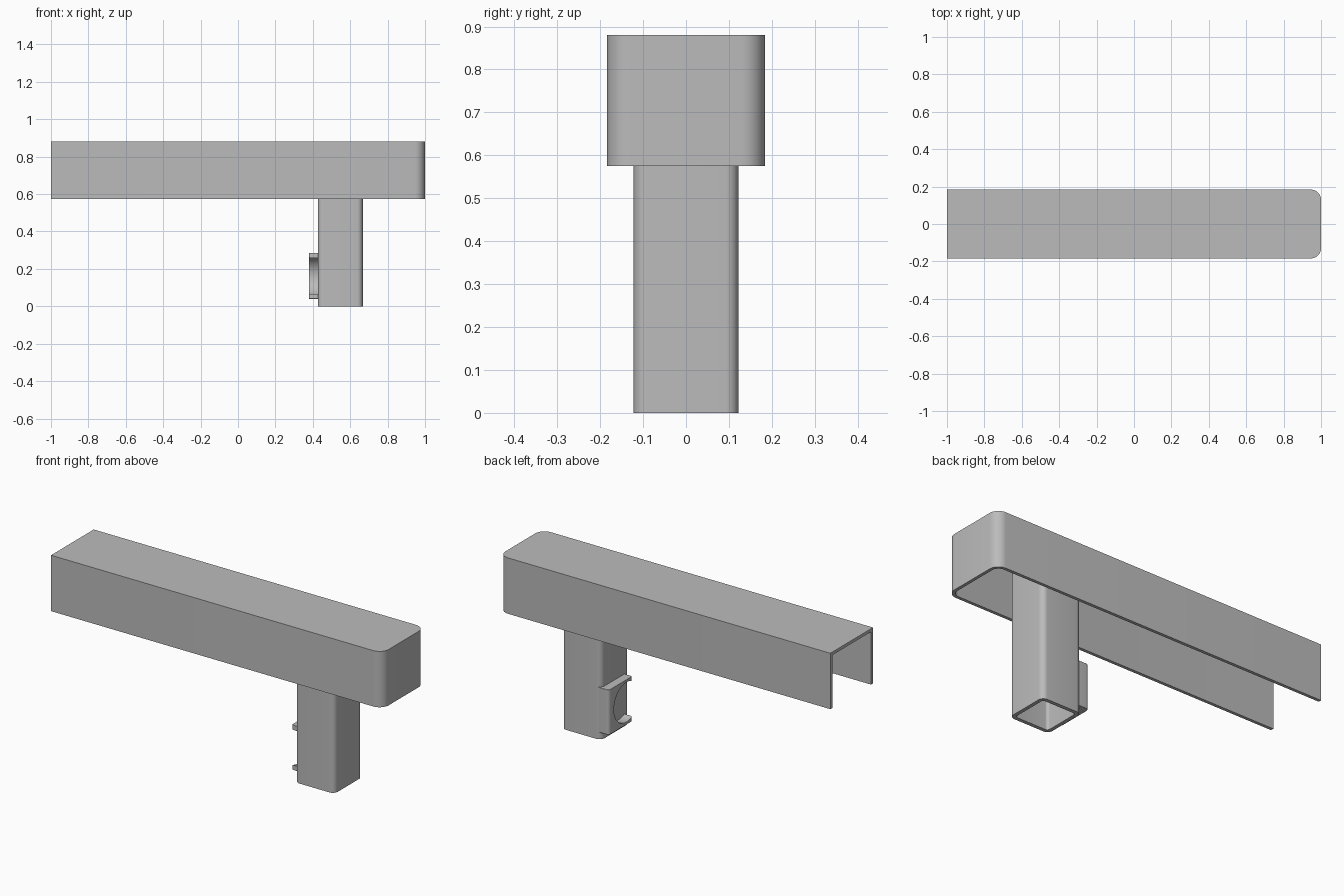
import bpy, bmesh, math

cube = bpy.data.objects.get("Cube")
if cube:
    bpy.data.objects.remove(cube, do_unlink=True)

grey = bpy.data.materials.new("plain grey")
grey.use_nodes = True
colour = (0.5, 0.5, 0.5, 1)
grey.diffuse_color = colour
grey.node_tree.nodes["Principled BSDF"].inputs["Base Color"].default_value = colour


def plan(x0, x1, y0, y1, radii, steps=8):
    """Rectangle outline with one radius per corner, anticlockwise from -x -y."""
    corners = [(x0, y0, 1, 1), (x1, y0, -1, 1), (x1, y1, -1, -1), (x0, y1, 1, -1)]
    points = []
    for i, ((x, y, sx, sy), r) in enumerate(zip(corners, radii)):
        if r == 0:
            points.append((x, y))
            continue
        for k in range(steps + 1):
            a = math.pi + (i + k / steps) * math.pi / 2
            points.append((x + sx * r + r * math.cos(a), y + sy * r + r * math.sin(a)))
    return points


def prism(name, outline, z0, z1):
    bm = bmesh.new()
    base = bm.faces.new([bm.verts.new((x, y, z0)) for x, y in outline])
    top = bmesh.ops.extrude_face_region(bm, geom=[base])["geom"]
    bmesh.ops.translate(bm, vec=(0, 0, z1 - z0),
                        verts=[g for g in top if isinstance(g, bmesh.types.BMVert)])
    bmesh.ops.recalc_face_normals(bm, faces=bm.faces)
    mesh = bpy.data.meshes.new(name)
    bm.to_mesh(mesh)
    bm.free()
    mesh.materials.append(grey)
    obj = bpy.data.objects.new(name, mesh)
    bpy.context.collection.objects.link(obj)
    return obj


def select(obj):
    bpy.ops.object.select_all(action='DESELECT')
    obj.select_set(True)
    bpy.context.view_layer.objects.active = obj


def cut(obj, cutter):
    cutter.hide_render = True
    mod = obj.modifiers.new("cut", 'BOOLEAN')
    mod.operation = 'DIFFERENCE'
    mod.solver = 'EXACT'
    mod.object = cutter
    select(obj)
    bpy.ops.object.modifier_apply(modifier=mod.name)
    bpy.data.objects.remove(cutter, do_unlink=True)


# Long cover, open underneath and at one end
wall = 0.017
cover = prism("cover", plan(-1, 1, -0.184, 0.184, (0, 0.055, 0.055, 0)), 0.575, 0.88)
cut(cover, prism("cover_cutter",
                 plan(-1.1, 1 - wall, -0.184 + wall, 0.184 - wall, (0, 0.038, 0.038, 0)),
                 0.5, 0.88 - wall))

# Hollow square post rising to the inside of the cover
post = prism("post", plan(0.427, 0.667, -0.122, 0.122, [0.03] * 4), 0, 0.87)
cut(post, prism("post_cutter", plan(0.447, 0.647, -0.102, 0.102, [0.015] * 4), -0.1, 0.862))

# Side bracket with a round recess opening to the front
bracket = prism("bracket", plan(0.38, 0.443, -0.08, 0.122, (0.008, 0, 0, 0.018)), 0.04, 0.285)
bpy.ops.mesh.primitive_cylinder_add(vertices=48, radius=0.108, depth=0.1,
                                    location=(0.382, -0.03, 0.1625),
                                    rotation=(0, math.pi / 2, 0))
cut(bracket, bpy.context.object)
bevel = bracket.modifiers.new("soft edges", 'BEVEL')
bevel.width = 0.004
bevel.segments = 2
bevel.limit_method = 'ANGLE'
bevel.angle_limit = math.radians(50)

for part in (cover, post, bracket):
    select(part)
    bpy.ops.object.shade_smooth_by_angle(angle=math.radians(35))
